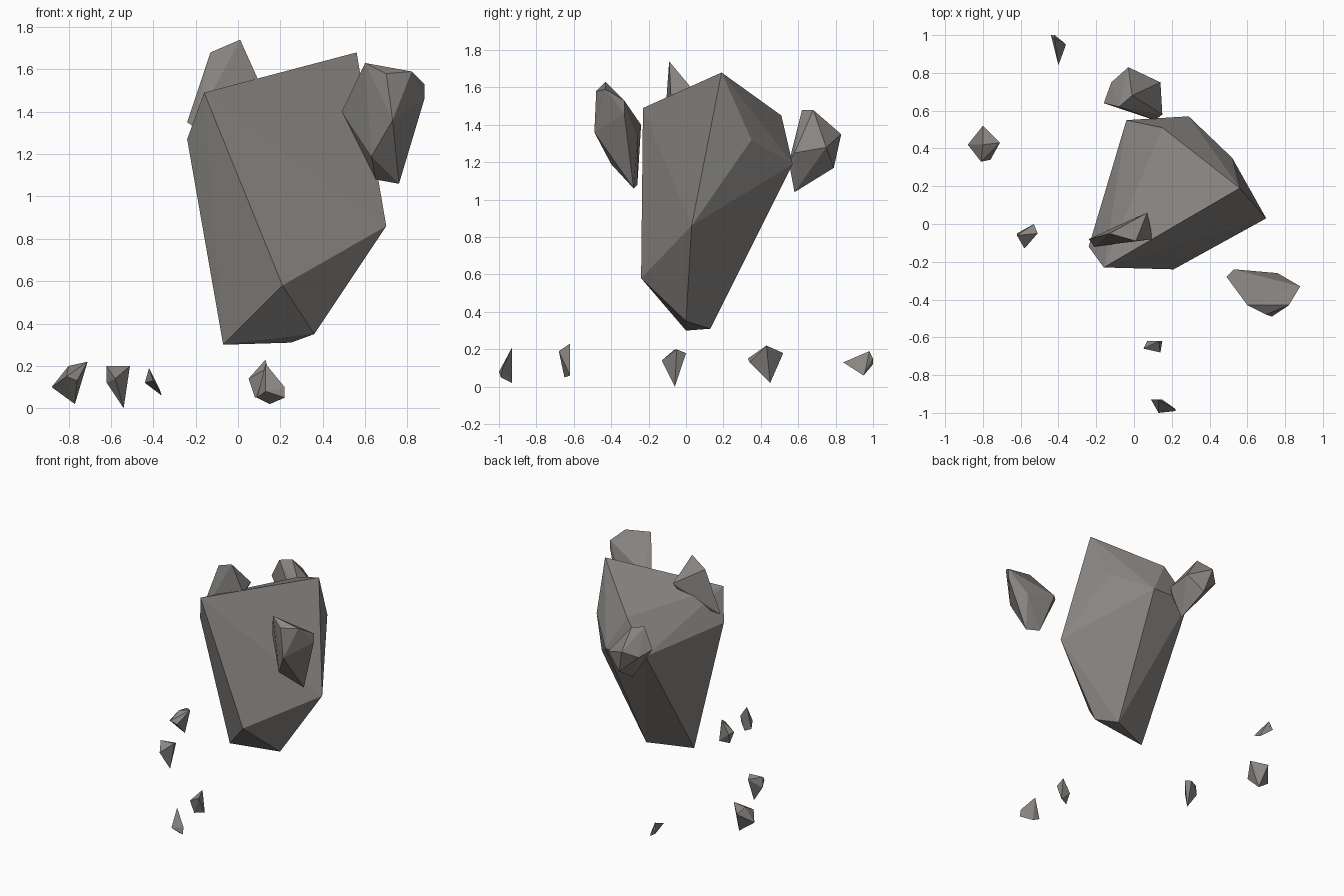
import bpy, bmesh, math

stone = bpy.data.materials.new("grey stone")
stone.diffuse_color = (0.25, 0.235, 0.222, 1)


def rock(name, *corners):
    """Flat-faced boulder: the convex hull around a few corner points."""
    bm = bmesh.new()
    for c in corners:
        bm.verts.new(c)
    hull = bmesh.ops.convex_hull(bm, input=bm.verts[:])
    loose = [v for v in bm.verts if not v.link_faces]
    bmesh.ops.delete(bm, geom=loose, context='VERTS')
    bmesh.ops.dissolve_limit(bm, angle_limit=math.radians(3),
                             verts=bm.verts[:], edges=bm.edges[:])
    bmesh.ops.recalc_face_normals(bm, faces=bm.faces[:])
    mesh = bpy.data.meshes.new(name)
    bm.to_mesh(mesh)
    bm.free()
    mesh.materials.append(stone)
    bpy.context.collection.objects.link(bpy.data.objects.new(name, mesh))


# Large floating boulder
rock("main_boulder",
     (-.16, -.23, 1.49), (.56, .19, 1.68), (.70, .03, .86), (.21, -.24, .58),
     (-.07, 0, .30), (.25, .13, .31), (.36, 0, .35), (-.24, -.12, 1.27),
     (.15, .51, 1.45), (.29, .57, 1.19), (.52, .35, 1.32), (-.04, .55, 1.21))

# Medium rocks hovering around it
rock("right_rock",
     (.60, -.43, 1.63), (.82, -.43, 1.59), (.70, -.48, 1.58), (.88, -.33, 1.53),
     (.88, -.33, 1.46), (.76, -.28, 1.06), (.65, -.26, 1.08), (.49, -.28, 1.40),
     (.73, -.49, 1.36), (.63, -.40, 1.19), (.53, -.24, 1.40), (.76, -.26, 1.34))
rock("top_rock",
     (.01, -.09, 1.74), (-.13, -.05, 1.68), (-.24, -.08, 1.35), (-.21, -.12, 1.33),
     (.10, -.08, 1.54), (.07, .06, 1.56), (0, -.02, 1.40))
rock("back_rock",
     (-.08, .62, 1.48), (-.01, .68, 1.48), (-.03, .83, 1.35), (.14, .75, 1.28),
     (.15, .58, 1.25), (.11, .55, 1.20), (-.16, .64, 1.33), (-.12, .75, 1.30),
     (.02, .79, 1.17), (.05, .58, 1.04))

# Small shards near the ground
rock("front_shard",
     (.13, -.62, .23), (.05, -.66, .14), (.07, -.62, .13), (.14, -.68, .19),
     (.15, -.62, .06), (.08, -.65, .05))
rock("far_front_shard",
     (.13, -.93, .21), (.22, -.98, .10), (.22, -.99, .05), (.15, -.93, .02),
     (.09, -.93, .05), (.13, -1.0, .08))
rock("left_shard",
     (-.62, -.06, .20), (-.51, -.05, .20), (-.53, 0, .18), (-.54, -.06, 0),
     (-.58, -.13, .14), (-.62, -.05, .12))
rock("far_left_shard",
     (-.88, .42, .10), (-.71, .43, .22), (-.80, .52, .18), (-.77, .45, .02),
     (-.76, .34, .13), (-.81, .33, .15), (-.80, .42, .20))
rock("back_shard",
     (-.42, .98, .19), (-.44, 1.0, .12), (-.42, 1.0, .15), (-.36, .95, .06),
     (-.40, .84, .13), (-.37, .96, .09))
